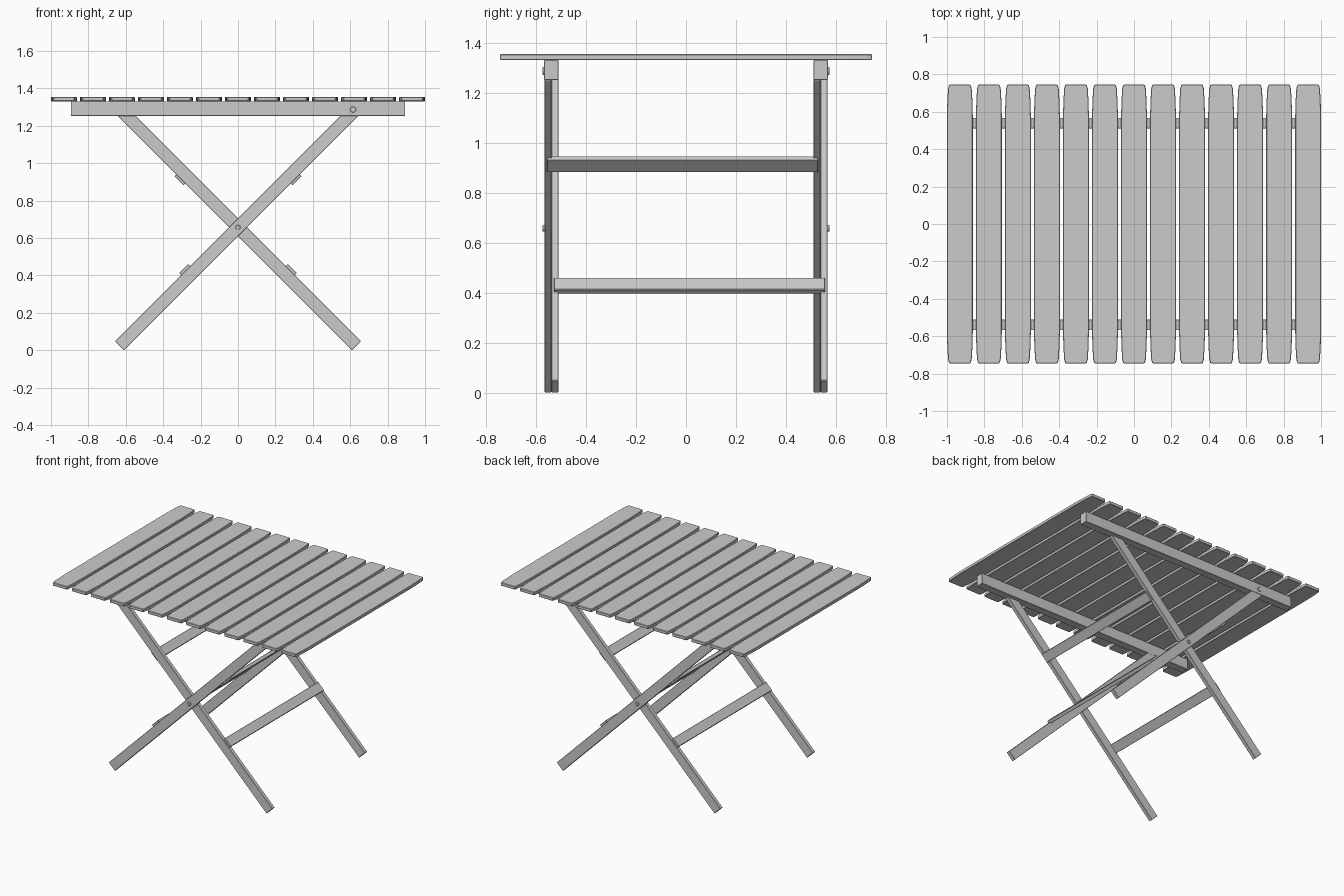
import bpy, bmesh, math
from mathutils import Matrix, Vector

if "Cube" in bpy.data.objects:
    bpy.data.objects.remove(bpy.data.objects["Cube"])

wood = bpy.data.materials.new("light grey paint")
wood.diffuse_color = (0.6, 0.6, 0.6, 1)
wood.use_nodes = True
wood.node_tree.nodes["Principled BSDF"].inputs["Base Color"].default_value = wood.diffuse_color


def prism(name, pts, depth, matrix, bevel=0.0):
    """Extrude a 2D outline along local z (centred), then place it."""
    bm = bmesh.new()
    f = bm.faces.new([bm.verts.new((x, y, -depth / 2)) for x, y in pts])
    top = bmesh.ops.extrude_face_region(bm, geom=[f])["geom"]
    bmesh.ops.translate(bm, vec=(0, 0, depth),
                        verts=[g for g in top if isinstance(g, bmesh.types.BMVert)])
    bmesh.ops.recalc_face_normals(bm, faces=bm.faces)
    bm.transform(matrix)
    me = bpy.data.meshes.new(name)
    bm.to_mesh(me)
    bm.free()
    me.materials.append(wood)
    ob = bpy.data.objects.new(name, me)
    bpy.context.collection.objects.link(ob)
    if bevel:
        m = ob.modifiers.new("bevel", 'BEVEL')
        m.width, m.segments = bevel, 1
        m.limit_method = 'ANGLE'
        m.angle_limit = math.radians(40)
    return ob


def rect(x0, x1, y0, y1):
    return [(x0, y0), (x1, y0), (x1, y1), (x0, y1)]


def circle(r, n=16):
    return [(r * math.cos(2 * math.pi * i / n), r * math.sin(2 * math.pi * i / n)) for i in range(n)]


T = Matrix.Translation
# local x -> world x, local y -> world z, depth along world y
UPRIGHT = Matrix.Rotation(math.pi / 2, 4, 'X')

# tabletop slats, gently tapered at both ends
corner = [(0.069, 0.58), (0.067, 0.66), (0.063, 0.725), (0.057, 0.745)]
half = [(x, -y) for x, y in reversed(corner)] + corner
outline = half + [(-x, -y) for x, y in half]
for i in range(13):
    x = -0.931 + i * 0.931 / 6
    prism("tabletop_slat", outline, 0.024, T((x, 0, 1.343)), 0.003)

# each half is repeated, turned 180 degrees about z
SLOPE = T((0, 0, 0.657)) @ Matrix.Rotation(-math.pi / 4, 4, 'Y') @ UPRIGHT
W = 0.0345
leg_end = [(0.87 + W * math.sin(a), -W * math.cos(a))
           for a in [math.pi * k / 8 for k in range(9)]]
leg = [(-0.895, W), (-0.895, -W)] + leg_end

for turn, side in ((0, "front"), (math.pi, "back")):
    R = Matrix.Rotation(turn, 4, 'Z')
    # rail under the slats
    prism(side + "_rail", rect(-0.894, 0.894, 1.252, 1.331), 0.058,
          R @ T((0, -0.539, 0)) @ UPRIGHT, 0.002)
    # folding leg frame: one outer and one inner leg
    for y, part in ((-0.5525, "outer"), (0.5245, "inner")):
        prism(f"{side}_{part}_leg", leg, 0.028, R @ T((0, y, 0)) @ SLOPE, 0.002)
    # crossbars let into the legs
    for s, off, part in ((0.40, -0.035, "upper"), (-0.36, 0.037, "lower")):
        prism(f"{side}_{part}_crossbar",
              rect(s - 0.034, s + 0.034, off - 0.012, off + 0.012), 1.086,
              R @ T((0, -0.0135, 0)) @ SLOPE, 0.002)
    # pivot bolts
    for x, z, r in ((0, 0.657, 0.013), (0.615, 1.287, 0.016)):
        prism(side + "_bolt", circle(r), 0.02, R @ T((x, -0.564, z)) @ UPRIGHT, 0.002)
